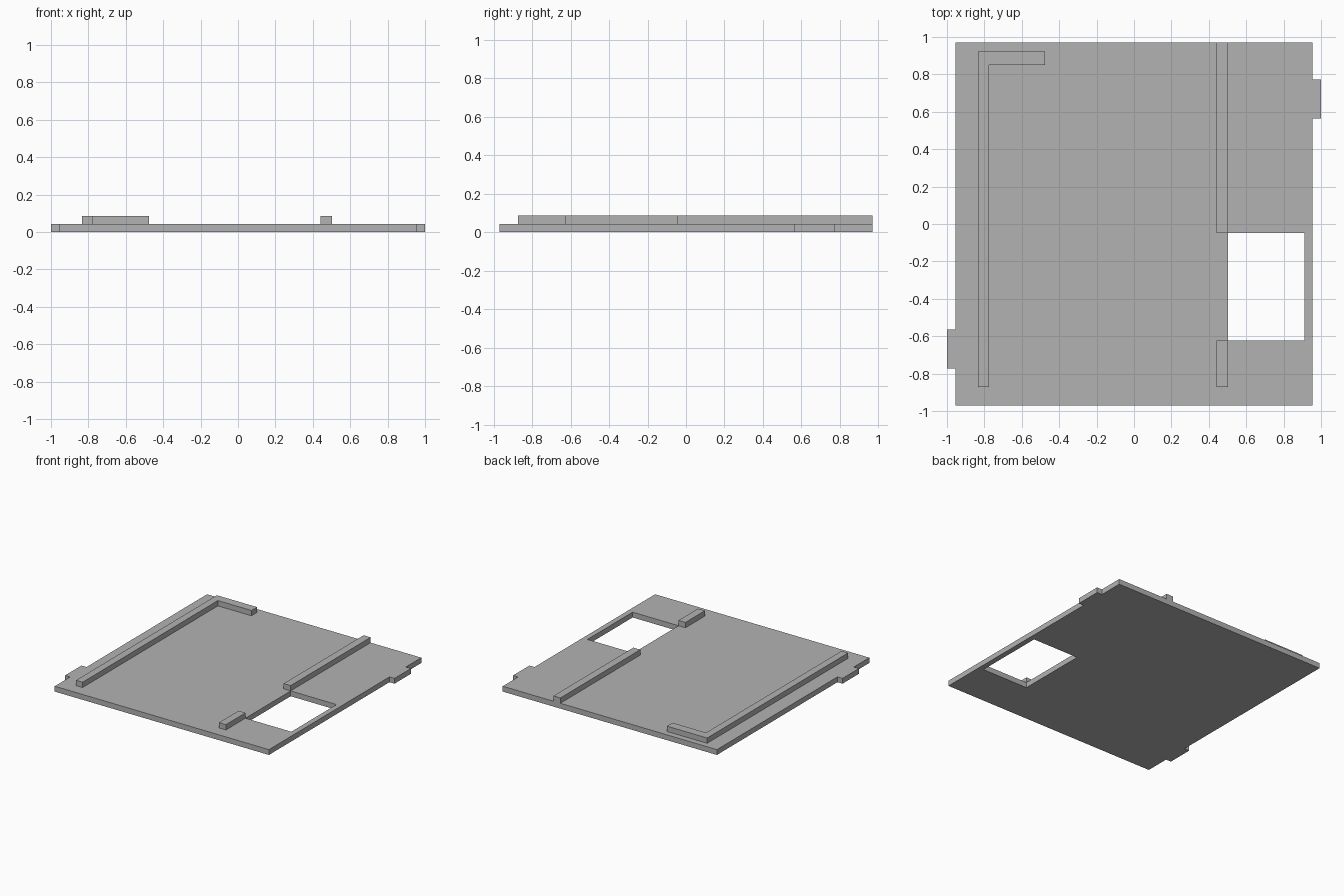
import bpy
import bmesh

cube = bpy.data.objects.get("Cube")
if cube:
    bpy.data.objects.remove(cube, do_unlink=True)

# Shared flat grey
grey = bpy.data.materials.new("plain_grey")
grey.use_nodes = True
colour = (0.45, 0.45, 0.45, 1)
grey.diffuse_color = colour
grey.node_tree.nodes["Principled BSDF"].inputs["Base Color"].default_value = colour

PLATE_TOP = 0.043
RIDGE_TOP = 0.086
SIDE, END = 0.955, 0.97
HOLE_FRONT, HOLE_BACK = -0.623, -0.048
RAIL_IN, RAIL_OUT = 0.441, 0.503
RAIL_FRONT = -0.872


def rect(x0, x1, y0, y1):
    return [(x0, y0), (x1, y0), (x1, y1), (x0, y1)]


def prism(name, loops, z0, z1):
    """Fill outline loops (later ones are holes) and extrude from z0 to z1."""
    bm = bmesh.new()
    for loop in loops:
        verts = [bm.verts.new((x, y, z0)) for x, y in loop]
        for a, b in zip(verts, verts[1:] + verts[:1]):
            bm.edges.new((a, b))
    bmesh.ops.triangle_fill(bm, edges=bm.edges[:], use_beauty=True)
    result = bmesh.ops.extrude_face_region(bm, geom=bm.faces[:])
    top = [v for v in result["geom"] if isinstance(v, bmesh.types.BMVert)]
    bmesh.ops.translate(bm, verts=top, vec=(0, 0, z1 - z0))
    bmesh.ops.recalc_face_normals(bm, faces=bm.faces[:])
    mesh = bpy.data.meshes.new(name)
    bm.to_mesh(mesh)
    bm.free()
    mesh.materials.append(grey)
    obj = bpy.data.objects.new(name, mesh)
    bpy.context.collection.objects.link(obj)
    return obj


# Base plate: half outline with its side tab, turned half round for the rest
half = [(SIDE, -END), (SIDE, 0.565), (1, 0.565), (1, 0.773), (SIDE, 0.773), (SIDE, END)]
outline = half + [(-x, -y) for x, y in half]
window = rect(RAIL_OUT, 0.912, HOLE_FRONT, HOLE_BACK)
prism("base_plate", [outline, window], 0, PLATE_TOP)

# Raised L-shaped rail on the right
corner_rail = [(-0.834, RAIL_FRONT), (-0.775, RAIL_FRONT), (-0.775, 0.851),
               (-0.476, 0.851), (-0.476, 0.922), (-0.834, 0.922)]
prism("corner_rail", [corner_rail], PLATE_TOP, RIDGE_TOP)

# Left rail, split by the window
for name, y0, y1 in (("rear_rail", HOLE_BACK, END), ("front_rail", RAIL_FRONT, HOLE_FRONT)):
    prism(name, [rect(RAIL_IN, RAIL_OUT, y0, y1)], PLATE_TOP, RIDGE_TOP)
